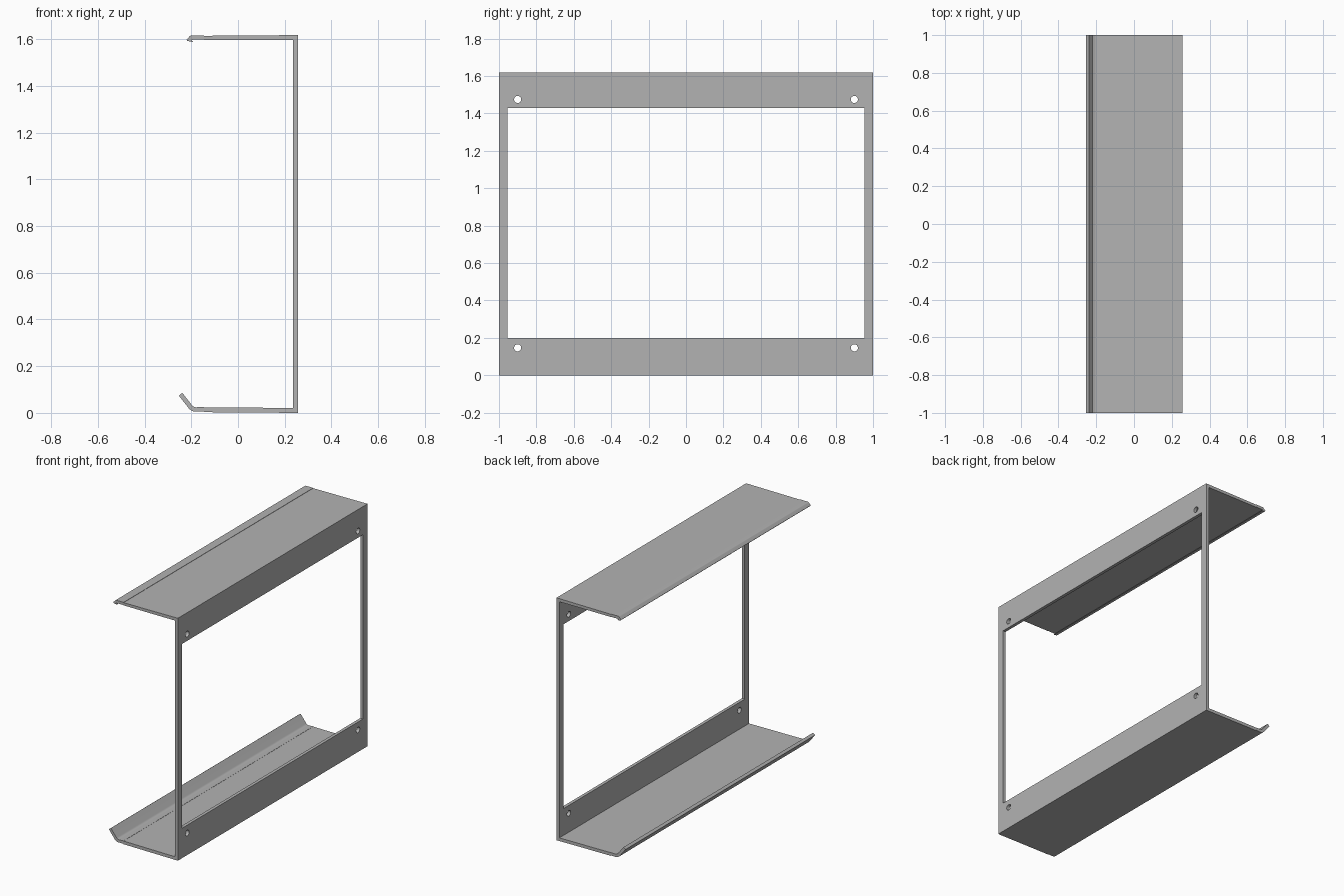
import bpy, bmesh, math
from mathutils import Vector, Matrix

if "Cube" in bpy.data.objects:
    bpy.data.objects.remove(bpy.data.objects["Cube"])

grey = bpy.data.materials.new("sheet metal grey")
grey.use_nodes = True
GREY = (0.45, 0.45, 0.45, 1)
grey.diffuse_color = GREY
grey.node_tree.nodes["Principled BSDF"].inputs["Base Color"].default_value = GREY

T = 0.021            # sheet thickness
H = 1.618            # full height
BACK = 0.256         # outer face of the frame plate
SEAM = -0.145        # where the lips meet the shelves


def finish(name, bm):
    bmesh.ops.recalc_face_normals(bm, faces=bm.faces)
    mesh = bpy.data.meshes.new(name)
    bm.to_mesh(mesh)
    bm.free()
    mesh.materials.append(grey)
    obj = bpy.data.objects.new(name, mesh)
    bpy.context.collection.objects.link(obj)
    return obj


def extrude_profile(name, points):
    """Closed x-z outline drawn out over the full length in y."""
    bm = bmesh.new()
    face = bm.faces.new([bm.verts.new((x, -1, z)) for x, z in points])
    new = bmesh.ops.extrude_face_region(bm, geom=[face])["geom"]
    bmesh.ops.translate(bm, vec=(0, 2, 0),
                        verts=[v for v in new if isinstance(v, bmesh.types.BMVert)])
    return finish(name, bm)


def arc(cx, cz, r, start, end, steps=6):
    angles = [math.radians(start + (end - start) * i / steps) for i in range(steps + 1)]
    return [(cx + r * math.cos(a), cz + r * math.sin(a)) for a in angles]


# Folded channel: upright plate with a shelf at the bottom and the top
channel = extrude_profile("channel_frame", [
    (SEAM, 0.003), (BACK, 0), (BACK, H), (SEAM, H - 0.003),
    (SEAM, H - T), (BACK - T, H - T), (BACK - T, T), (SEAM, T + 0.003)])

# Window and screw holes cut through the upright plate
bm = bmesh.new()
bmesh.ops.create_cube(bm, size=1, matrix=Matrix.Translation((BACK - T / 2, 0, 0.815))
                      @ Matrix.Diagonal((0.1, 1.91, 1.23, 1)))
for y in (-0.9, 0.9):
    for z in (0.147, 1.475):
        bmesh.ops.create_cone(bm, cap_ends=True, segments=24, radius1=0.019,
                              radius2=0.019, depth=0.1,
                              matrix=Matrix.Translation((BACK - T / 2, y, z))
                              @ Matrix.Rotation(math.pi / 2, 4, 'Y'))
cutter = finish("opening_cutter", bm)
cutter.hide_render = True
cut = channel.modifiers.new("openings", 'BOOLEAN')
cut.operation = 'DIFFERENCE'
cut.solver = 'EXACT'
cut.object = cutter
bpy.context.view_layer.objects.active = channel
bpy.ops.object.modifier_apply(modifier=cut.name)
bpy.data.objects.remove(cutter)

# Bottom lip: flat strip curving up into a sloped flange
outer = arc(-0.18, 0.045, 0.04, 270, 218)
inner = arc(-0.18, 0.045, 0.04 - T + 0.002, 218, 270)
slope = Vector((-math.sin(math.radians(38)), math.cos(math.radians(38)))) * 0.068
tips = [tuple(Vector(p) + slope) for p in (outer[-1], inner[0])]
bottom_lip = extrude_profile("bottom_lip", [(SEAM, 0.006)] + outer + tips + inner
                             + [(SEAM, 0.025)])

# Top lip: flat strip with a short hook folded down
top_lip = extrude_profile("top_lip", [
    (SEAM, H - 0.001), *arc(-0.198, H - 0.013, 0.012, 90, 140, 4),
    (-0.221, 1.598), (-0.217, 1.593), (-0.195, 1.589), (-0.193, 1.592),
    (-0.203, 1.598), (SEAM, H - T + 0.002)])

for obj in (channel, bottom_lip, top_lip):
    bpy.ops.object.select_all(action='DESELECT')
    obj.select_set(True)
    bpy.context.view_layer.objects.active = obj
    bpy.ops.object.shade_smooth_by_angle(angle=math.radians(25))
